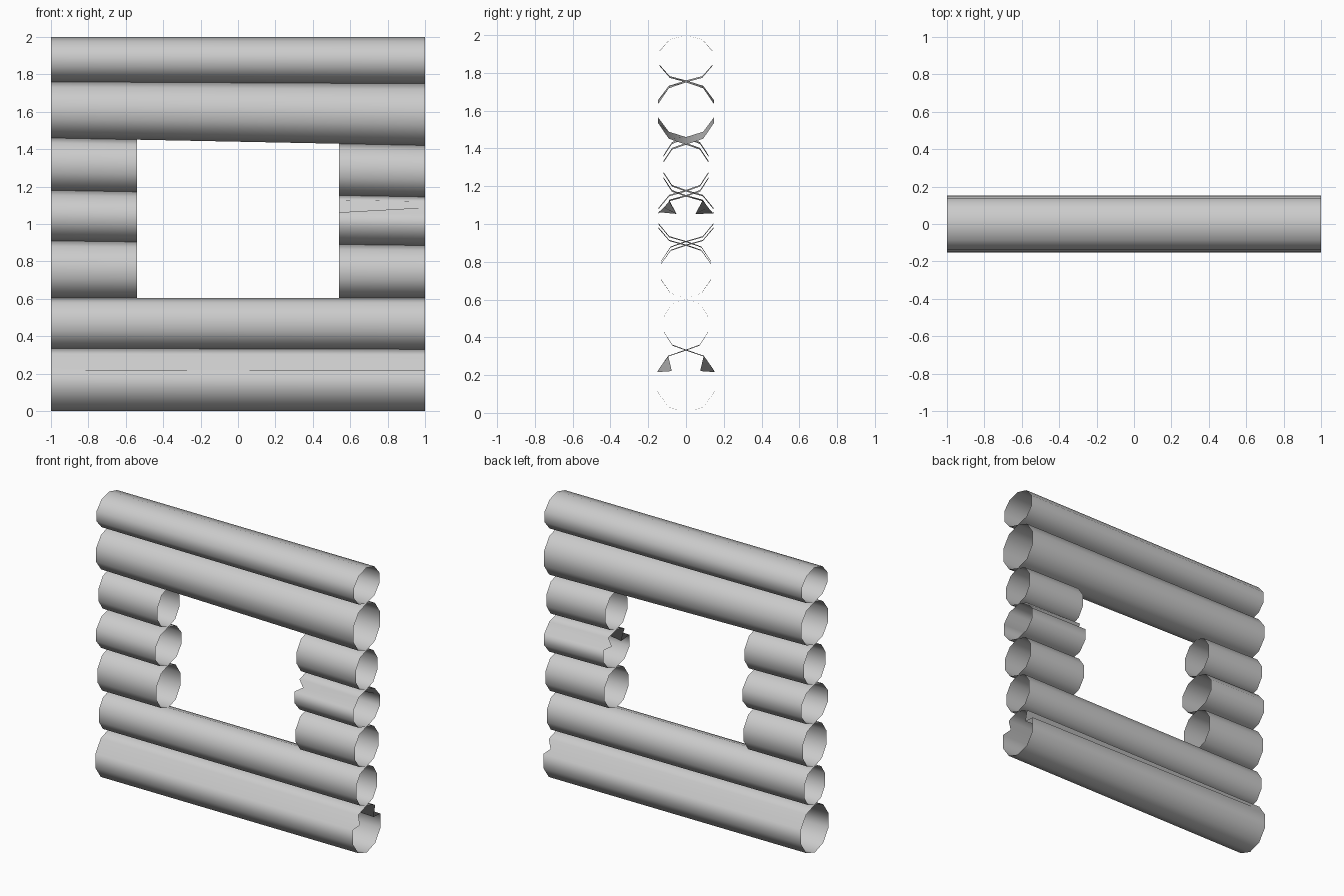
import bpy
import bmesh
from math import sin, cos, radians

cube = bpy.data.objects.get("Cube")
if cube:
    bpy.data.objects.remove(cube)

SIDES = 10
END = 1.0        # outer end of the wall
OPENING = 0.54   # half width of the window opening

grey = bpy.data.materials.new("light_grey")
grey.use_nodes = True
colour = (0.6, 0.6, 0.6, 1)
grey.diffuse_color = colour
grey.node_tree.nodes["Principled BSDF"].inputs["Base Color"].default_value = colour


def ring(bm, x, top, bottom, radius, split, dent):
    """One cross-section; split adds a vertex on each upper shoulder, dent pushes it in."""
    steps = [(k, 1.0) for k in range(SIDES + 0)]
    if split:
        flat = cos(radians(180 / SIDES))
        steps += [(1.5, dent or flat), (SIDES - 1.5, dent or flat)]
    # joint heights slope slightly along the wall
    t = (x + END) / (2 * END)
    high = top[0] + (top[1] - top[0]) * t
    low = bottom[0] + (bottom[1] - bottom[0]) * t
    mid, half = (high + low) / 2, (high - low) / 2
    verts = []
    for k, scale in sorted(steps):
        a = radians(360 / SIDES * k)
        verts.append(bm.verts.new((x, radius * scale * sin(a), mid + half * scale * cos(a))))
    return verts


def log(name, x0, x1, top, bottom, radius, dent0=None, dent1=None):
    """Open-ended hollow log between two joint lines."""
    bm = bmesh.new()
    split = bool(dent0 or dent1)
    a = ring(bm, x0, top, bottom, radius, split, dent0)
    b = ring(bm, x1, top, bottom, radius, split, dent1)
    n = len(a)
    for i in range(n):
        j = (i + 1) % n
        bm.faces.new((a[i], b[i], b[j], a[j])).smooth = True
    mesh = bpy.data.meshes.new(name)
    bm.to_mesh(mesh)
    bm.free()
    mesh.materials.append(grey)
    bpy.context.collection.objects.link(bpy.data.objects.new(name, mesh))


# Joint heights at the two ends of the wall, from the top down
joints = [(2.0, 2.0), (1.76, 1.75), (1.46, 1.42), (1.18, 1.145),
          (0.91, 0.885), (0.605, 0.605), (0.335, 0.33), (0.0, 0.0)]

# Full-length logs above and below the opening
log("top_log", -END, END, joints[0], joints[1], 0.147)
log("lintel_log", -END, END, joints[1], joints[2], 0.155)
log("sill_log", -END, END, joints[5], joints[6], 0.122)
log("bottom_log", -END, END, joints[6], joints[7], 0.16, dent1=0.58)

# Short logs either side of the opening
short = [("upper", 2, 0.126, None), ("middle", 3, 0.152, 0.41), ("lower", 4, 0.138, None)]
for name, i, radius, dent in short:
    log(name + "_right_log", -END, -OPENING, joints[i], joints[i + 1], radius)
    log(name + "_left_log", OPENING, END, joints[i], joints[i + 1], radius, dent0=dent)
